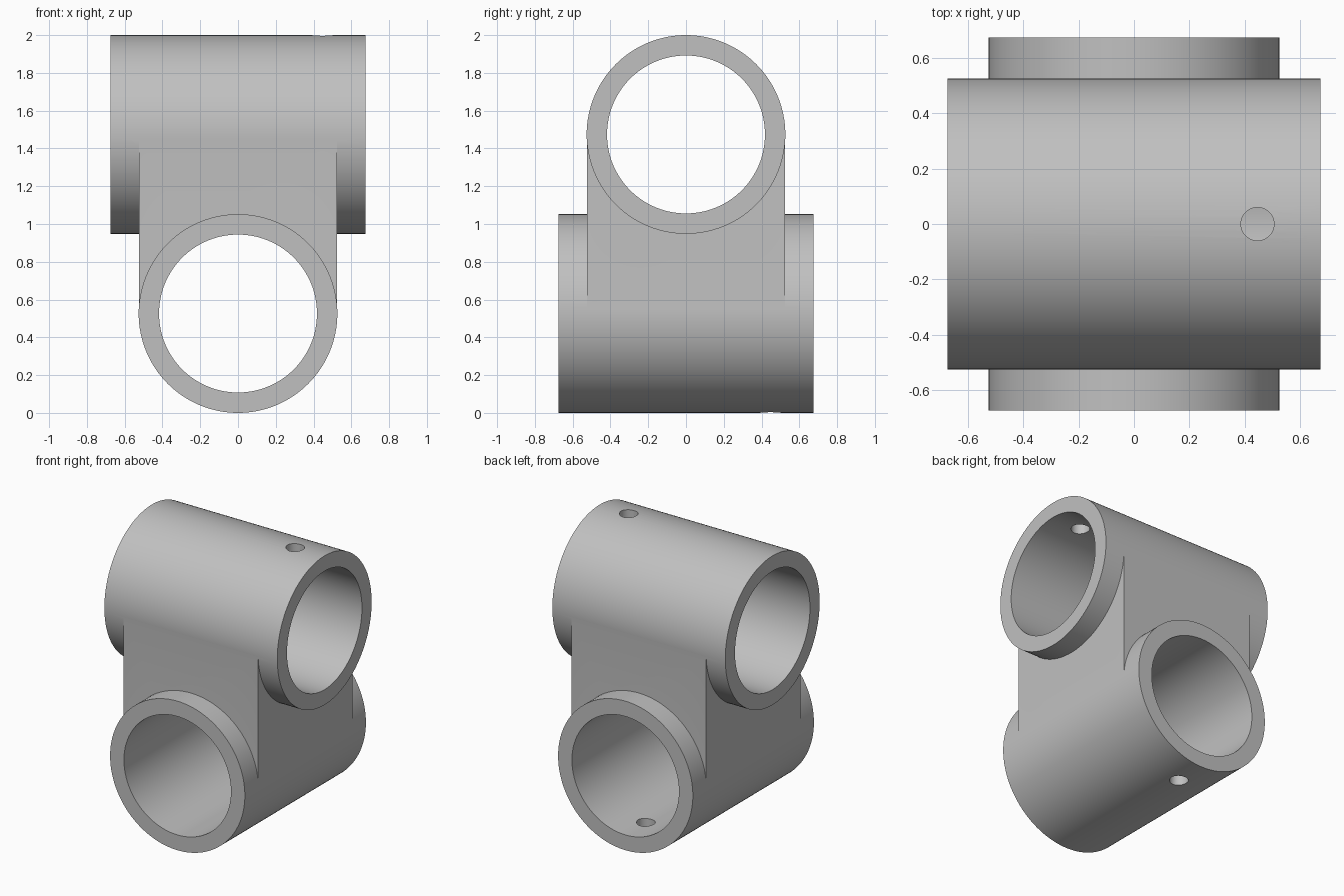
import bpy
import math
from mathutils import Vector

cube = bpy.data.objects.get("Cube")
if cube:
    bpy.data.objects.remove(cube, do_unlink=True)

OUTER, BORE, LENGTH = 0.526, 0.418, 1.35
LOW_Z, HIGH_Z = OUTER, 2 - OUTER
PIN_RADIUS, PIN_OFFSET = 0.06, 0.447
ALONG_X = (0, math.pi / 2, 0)
ALONG_Y = (math.pi / 2, 0, 0)
UPRIGHT = (0, 0, 0)


def cylinder(name, radius, depth, location, rotation, sides=128):
    bpy.ops.mesh.primitive_cylinder_add(vertices=sides, radius=radius, depth=depth,
                                        location=location, rotation=rotation)
    obj = bpy.context.object
    obj.name = name
    return obj


def combine(target, tool, operation):
    """Apply a boolean to the target and discard the tool."""
    mod = target.modifiers.new(tool.name, 'BOOLEAN')
    mod.operation = operation
    mod.solver = 'EXACT'
    mod.object = tool
    bpy.ops.object.select_all(action='DESELECT')
    target.select_set(True)
    bpy.context.view_layer.objects.active = target
    bpy.ops.object.modifier_apply(modifier=mod.name)
    bpy.data.objects.remove(tool, do_unlink=True)


# Two crossed sleeves
clamp = cylinder("crossed_tube_connector", OUTER, LENGTH, (0, 0, HIGH_Z), ALONG_X)
lower = cylinder("lower_sleeve", OUTER, LENGTH, (0, 0, LOW_Z), ALONG_Y)

# Square web joining the sleeves, flush with their sides
bpy.ops.mesh.primitive_cube_add(size=1, location=(0, 0, 1))
web = bpy.context.object
web.name = "web_block"
web.scale = Vector((2 * OUTER - 0.002, 2 * OUTER - 0.002, HIGH_Z - LOW_Z))
combine(clamp, web, 'UNION')
combine(clamp, lower, 'UNION')

# Through bores
for name, z, turn in (("upper_bore", HIGH_Z, ALONG_X), ("lower_bore", LOW_Z, ALONG_Y)):
    combine(clamp, cylinder(name, BORE, 2, (0, 0, z), turn), 'DIFFERENCE')

# Set-screw holes through the outer wall of each sleeve
for name, spot in (("upper_screw_hole", (PIN_OFFSET, 0, 2)),
                   ("lower_screw_hole", (0, PIN_OFFSET, 0))):
    combine(clamp, cylinder(name, PIN_RADIUS, 0.5, spot, UPRIGHT, 40), 'DIFFERENCE')

# Plain grey finish
grey = bpy.data.materials.new("plain_grey")
grey.use_nodes = True
colour = (0.53, 0.53, 0.53, 1)
grey.diffuse_color = colour
grey.node_tree.nodes["Principled BSDF"].inputs["Base Color"].default_value = colour
clamp.data.materials.clear()
clamp.data.materials.append(grey)
for face in clamp.data.polygons:
    face.material_index = 0

bpy.ops.object.select_all(action='DESELECT')
clamp.select_set(True)
bpy.context.view_layer.objects.active = clamp
bpy.ops.object.shade_smooth_by_angle(angle=math.radians(15))
